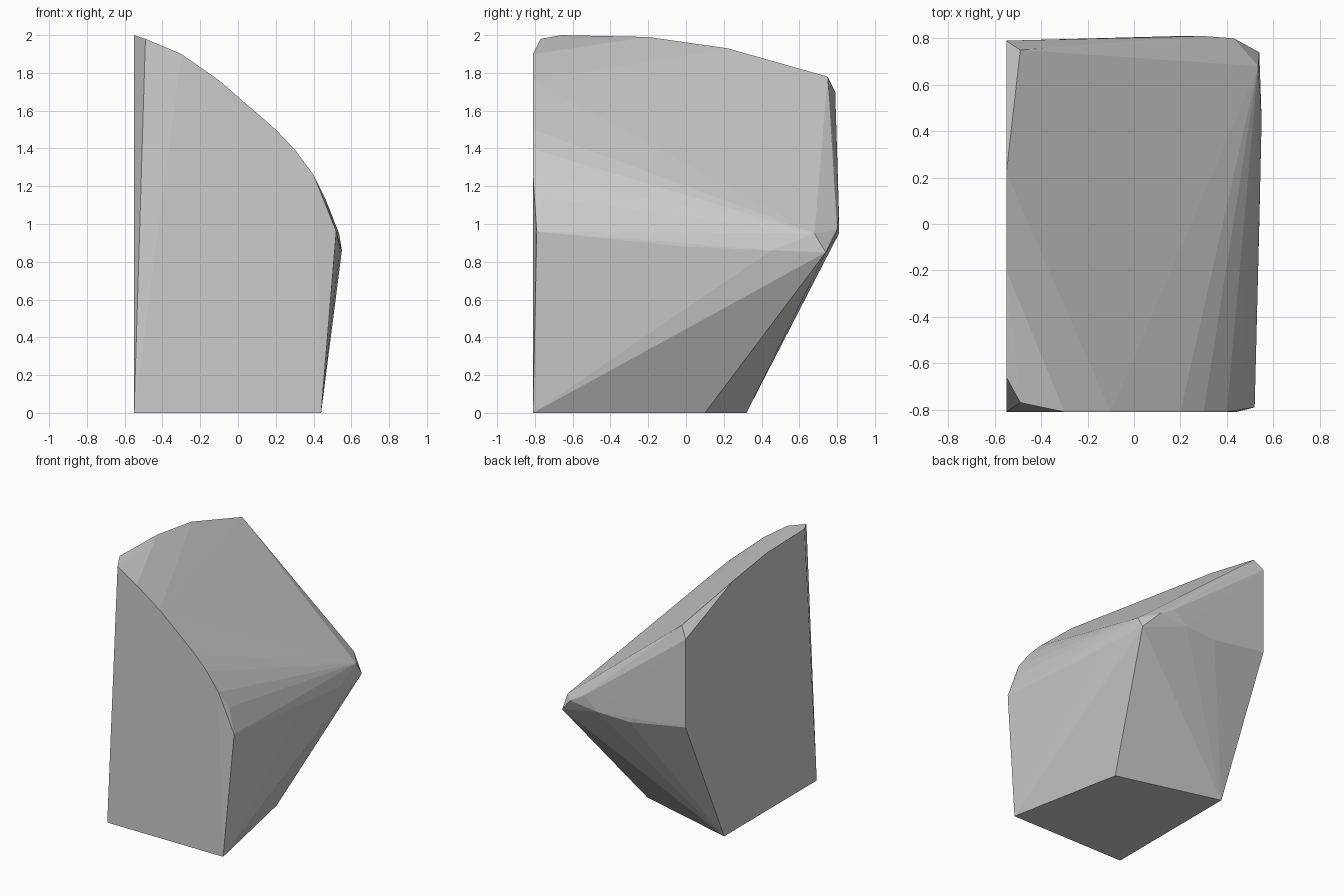
import bpy
import bmesh

# Remove the default cube only
default_cube = bpy.data.objects.get("Cube")
if default_cube:
    bpy.data.objects.remove(default_cube, do_unlink=True)


def make_material(name, color):
    material = bpy.data.materials.new(name)
    material.use_nodes = True
    material.diffuse_color = color
    shader = material.node_tree.nodes["Principled BSDF"]
    shader.inputs["Base Color"].default_value = color
    return material


def build_hull(name, points, material):
    """Wrap a closed convex block around the outline points."""
    bm = bmesh.new()
    for point in points:
        bm.verts.new(point)
    result = bmesh.ops.convex_hull(bm, input=bm.verts[:])
    unused = {item for key in ("geom_interior", "geom_unused")
              for item in result[key] if isinstance(item, bmesh.types.BMVert)}
    bmesh.ops.delete(bm, geom=list(unused), context="VERTS")
    bmesh.ops.recalc_face_normals(bm, faces=bm.faces[:])
    mesh = bpy.data.meshes.new(name)
    bm.to_mesh(mesh)
    bm.free()
    mesh.materials.append(material)
    block = bpy.data.objects.new(name, mesh)
    bpy.context.collection.objects.link(block)
    return block


left_x, front_y = -0.55, -0.81

# Flat left wall, as an outline of (y, z)
left_wall = [(front_y, 0), (-0.66, 2), (-0.2, 1.99), (0.22, 1.93),
             (0.79, 1.7), (0.79, 1.02), (0.32, 0)]

# Flat front wall, as an outline of (x, z)
front_wall = [(-0.3, 1.9), (-0.1, 1.76), (0.2, 1.5), (0.3, 1.395),
              (0.4, 1.26), (0.44, 0)]

# Chipped corners along the sloping top
top_corners = [(-0.49, -0.77, 1.98), (-0.49, 0.75, 1.78),
               (0.46, -0.76, 1.14), (0.52, -0.79, 0.96)]

# Bulging right edge and the undercut beneath it
right_edge = [(0.54, 0, 0.88), (0.55, 0.45, 0.86), (0.48, 0.57, 1),
              (0.535, 0.68, 0.95), (0.54, 0.74, 0.85)]
undercut = [(0.26, 0.1, 0), (0.3, 0.25, 0.2)]

# Back wall rim
back_rim = [(-0.08, 0.8, 0.94), (0.19, 0.81, 0.95),
            (0.3, 0.81, 1.05), (0.43, 0.8, 0.97)]

points = [(left_x, y, z) for y, z in left_wall]
points += [(x, front_y, z) for x, z in front_wall]
points += top_corners + right_edge + undercut + back_rim

stone_grey = make_material("stone grey", (0.6, 0.6, 0.6, 1))
build_hull("rock_block", points, stone_grey)
